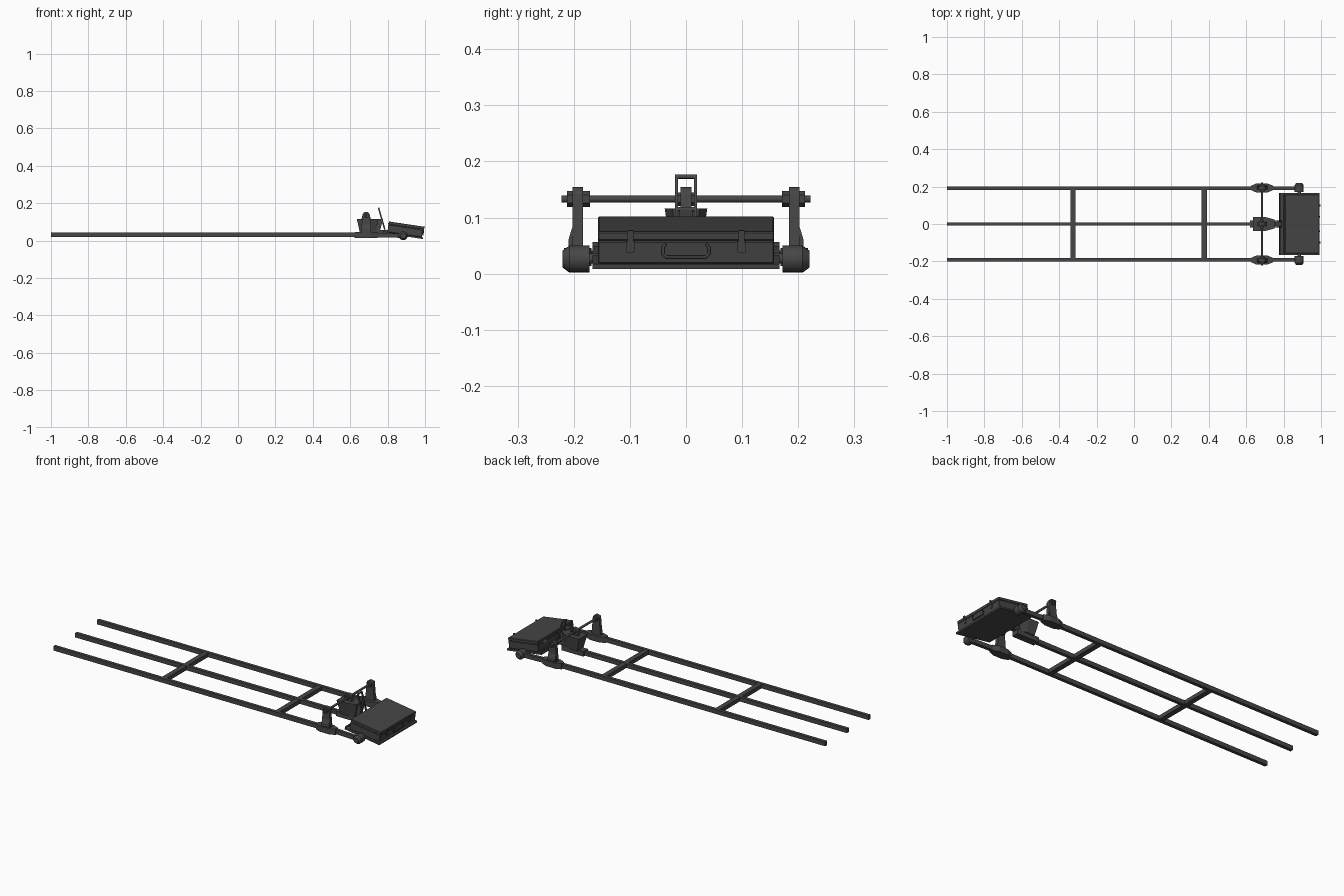
import bpy, bmesh, math
from mathutils import Matrix, Vector

if "Cube" in bpy.data.objects:
    bpy.data.objects.remove(bpy.data.objects["Cube"])


def material(name, c):
    m = bpy.data.materials.new(name)
    m.diffuse_color = (*c, 1)
    m.use_nodes = True
    m.node_tree.nodes["Principled BSDF"].inputs["Base Color"].default_value = m.diffuse_color
    return m


STEEL = material("dark steel", (0.062, 0.062, 0.062))
CASE = material("case grey", (0.06, 0.06, 0.06))
BRASS = material("dull brass", (0.2, 0.17, 0.06))


def finish(name, bm, mat, mtx=None, smooth=False):
    if mtx is not None:
        bm.transform(mtx)
    bmesh.ops.recalc_face_normals(bm, faces=bm.faces)
    me = bpy.data.meshes.new(name)
    bm.to_mesh(me)
    bm.free()
    me.materials.append(mat)
    ob = bpy.data.objects.new(name, me)
    bpy.context.collection.objects.link(ob)
    if smooth:
        bpy.context.view_layer.objects.active = ob
        ob.select_set(True)
        bpy.ops.object.shade_smooth_by_angle(angle=math.radians(35))
        ob.select_set(False)
    return ob


def box(name, x, y, z, mat=STEEL, mtx=None, bevel=0):
    """Box from (min, max) pairs."""
    bm = bmesh.new()
    bmesh.ops.create_cube(bm, size=1)
    for v in bm.verts:
        v.co = [(p[0] + p[1]) / 2 + c * (p[1] - p[0]) for p, c in zip((x, y, z), v.co)]
    if bevel:
        bmesh.ops.bevel(bm, geom=bm.edges[:], offset=bevel, segments=1, affect='EDGES')
    return finish(name, bm, mat, mtx)


def rod(name, x, z, y0, y1, r, sides=16, mat=STEEL, r2=None):
    """Cylinder lying along y."""
    bm = bmesh.new()
    bmesh.ops.create_cone(bm, cap_ends=True, segments=sides, radius1=r,
                          radius2=r if r2 is None else r2, depth=abs(y1 - y0))
    rot = Matrix.Rotation(math.radians(-90 if y1 > y0 else 90), 4, 'X')
    return finish(name, bm, mat, Matrix.Translation((x, (y0 + y1) / 2, z)) @ rot, sides > 8)


def prism(name, pts, axis, lo, hi, mat=STEEL, mtx=None):
    """Extrude a 2D outline along axis: 'x' (y,z), 'y' (x,z) or 'z' (x,y)."""
    bm = bmesh.new()
    place = {'x': lambda a, b, t: (t, a, b), 'y': lambda a, b, t: (a, t, b),
             'z': lambda a, b, t: (a, b, t)}[axis]
    f = bm.faces.new([bm.verts.new(place(a, b, lo)) for a, b in pts])
    ext = bmesh.ops.extrude_face_region(bm, geom=[f])
    d = Vector(place(0, 0, hi - lo))
    bmesh.ops.translate(bm, verts=[v for v in ext['geom'] if isinstance(v, bmesh.types.BMVert)], vec=d)
    return finish(name, bm, mat, mtx)


def loft(name, lower, upper, z0, z1, mat=STEEL):
    """Join two outlines with equal point counts."""
    bm = bmesh.new()
    a = [bm.verts.new((*p, z0)) for p in lower]
    b = [bm.verts.new((*p, z1)) for p in upper]
    bm.faces.new(a)
    bm.faces.new(b)
    for i in range(len(a)):
        j = (i + 1) % len(a)
        bm.faces.new((a[i], a[j], b[j], b[i]))
    return finish(name, bm, mat)


RX = 0.685   # cross rod position
RZ = 0.133

# Long rails and cross bars
for n, y, x1 in (("left", 0.192, 0.64), ("right", -0.192, 0.64), ("middle", 0, 0.66)):
    box(n + "_rail", (-1, x1), (y - 0.009, y + 0.009), (0.018, 0.042))
for i, x in enumerate((-0.326, 0.375)):
    box(f"cross_bar_{i + 1}", (x - 0.014, x + 0.014), (-0.184, 0.184), (0.019, 0.041))

# Side brackets, rail ends and pivots, mirrored
for s, n in ((1, "left"), (-1, "right")):
    foot = [(0.625, 0.182), (0.655, 0.168), (0.712, 0.168), (0.745, 0.182),
            (0.745, 0.204), (0.712, 0.217), (0.655, 0.217), (0.625, 0.204)]
    prism(n + "_foot", [(x, s * y) for x, y in foot], 'z', 0.014, 0.046)
    prism(n + "_foot_gusset", [(s * y, z) for y, z in ((0.184, 0.046), (0.209, 0.046),
          (0.209, 0.062), (0.202, 0.085), (0.184, 0.085))], 'x', 0.662, 0.708)
    arc = [(RX + 0.02 * math.cos(math.pi * k / 8), RZ + 0.021 * math.sin(math.pi * k / 8))
           for k in range(9)]
    prism(n + "_upright", [(RX - 0.028, 0.04), (RX + 0.028, 0.04)] + arc, 'y',
          s * 0.184, s * 0.202)
    rod(n + "_inner_nut", RX, RZ, s * 0.171, s * 0.184, 0.014, 6)
    rod(n + "_outer_nut", RX, RZ, s * 0.202, s * 0.212, 0.014, 6)
    # rail extension dropping slightly to the pivot
    prism(n + "_rail_end", [(0.74, 0.018), (0.885, 0.014), (0.885, 0.036), (0.74, 0.042)],
          'y', s * 0.183, s * 0.201)
    rod(n + "_pivot_drum", 0.883, 0.026, s * 0.172, s * 0.208, 0.024, 20)
    rod(n + "_pivot_cap", 0.883, 0.026, s * 0.208, s * 0.220, 0.024, 20, r2=0.015)
    rod(n + "_pivot_shaft", 0.883, 0.027, s * 0.15, s * 0.174, 0.009)

# Cross rod with centre clamp
rod("cross_rod", RX, RZ, -0.222, 0.222, 0.006)
arc = [(RX + 0.02 * math.cos(math.pi * k / 8), RZ + 0.021 * math.sin(math.pi * k / 8))
       for k in range(9)]
prism("rod_clamp", [(RX - 0.026, 0.11), (RX + 0.026, 0.11)] + arc, 'y', -0.01, 0.01)
for s in (1, -1):
    rod("clamp_nut", RX, RZ, s * 0.01, s * 0.018, 0.012, 6)

# Centre block that tapers downwards, on its base
box("centre_base", (0.62, 0.755), (-0.02, 0.02), (0.016, 0.044))
loft("centre_block",
     [(0.652, -0.026), (0.70, -0.026), (0.735, -0.016), (0.735, 0.016), (0.70, 0.026), (0.652, 0.026)],
     [(0.635, -0.038), (0.70, -0.038), (0.75, -0.024), (0.75, 0.024), (0.70, 0.038), (0.635, 0.038)],
     0.04, 0.116)
prism("centre_tongue", [(0.73, 0.044), (0.757, 0.044), (0.775, 0.114), (0.74, 0.114)],
      'y', -0.012, 0.012)

# Tilted loop lever behind the case
lean = Matrix.Translation((0.785, 0, 0.058)) @ Matrix.Rotation(math.radians(-16), 4, 'Y')
for s in (1, -1):
    box("loop_side", (-0.004, 0.004), sorted((s * 0.014, s * 0.02)), (0, 0.122), mtx=lean)
for z in (0, 0.056, 0.116):
    box("loop_bar", (-0.004, 0.004), (-0.02, 0.02), (z, z + 0.006), mtx=lean)
box("loop_link", (0.75, 0.80), (-0.012, 0.012), (0.04, 0.056))

# Tilted tray with case
tilt = Matrix.Translation((0.883, 0, 0.027)) @ Matrix.Rotation(math.radians(8.5), 4, 'Y')
box("tray", (-0.108, 0.108), (-0.167, 0.167), (-0.003, 0.006), CASE, tilt)
box("tray_back_lip", (-0.108, -0.104), (-0.167, 0.167), (0.006, 0.014), CASE, tilt)
box("case_body", (-0.086, 0.100), (-0.157, 0.157), (0.006, 0.046), CASE, tilt, 0.002)
box("case_lid", (-0.086, 0.100), (-0.157, 0.157), (0.0475, 0.063), CASE, tilt, 0.002)
box("case_seam", (-0.084, 0.098), (-0.155, 0.155), (0.045, 0.049), CASE, tilt)

# Case latches, hinges and carrying handle
for s in (1, -1):
    y = s * 0.099
    box("latch_plate", (0.100, 0.104), (y - 0.007, y + 0.007), (0.026, 0.046), STEEL, tilt)
    box("latch_hook", (0.100, 0.106), (y - 0.005, y + 0.005), (0.044, 0.066), STEEL, tilt)
    box("hinge", (-0.089, -0.086), (y - 0.015, y + 0.015), (0.038, 0.054), BRASS, tilt)
curve = bpy.data.curves.new("case_handle", 'CURVE')
curve.dimensions = '3D'
curve.bevel_depth = 0.003
curve.bevel_resolution = 1
curve.use_fill_caps = True
sp = curve.splines.new('POLY')
path = [(-0.036, 0.042), (-0.041, 0.036), (-0.041, 0.024), (-0.035, 0.018),
        (0.035, 0.018), (0.041, 0.024), (0.041, 0.036), (0.036, 0.042)]
sp.points.add(len(path) - 1)
for p, (y, z) in zip(sp.points, path):
    p.co = (0.104, y, z, 1)
curve.materials.append(STEEL)
handle = bpy.data.objects.new("case_handle", curve)
handle.matrix_world = tilt
bpy.context.collection.objects.link(handle)
